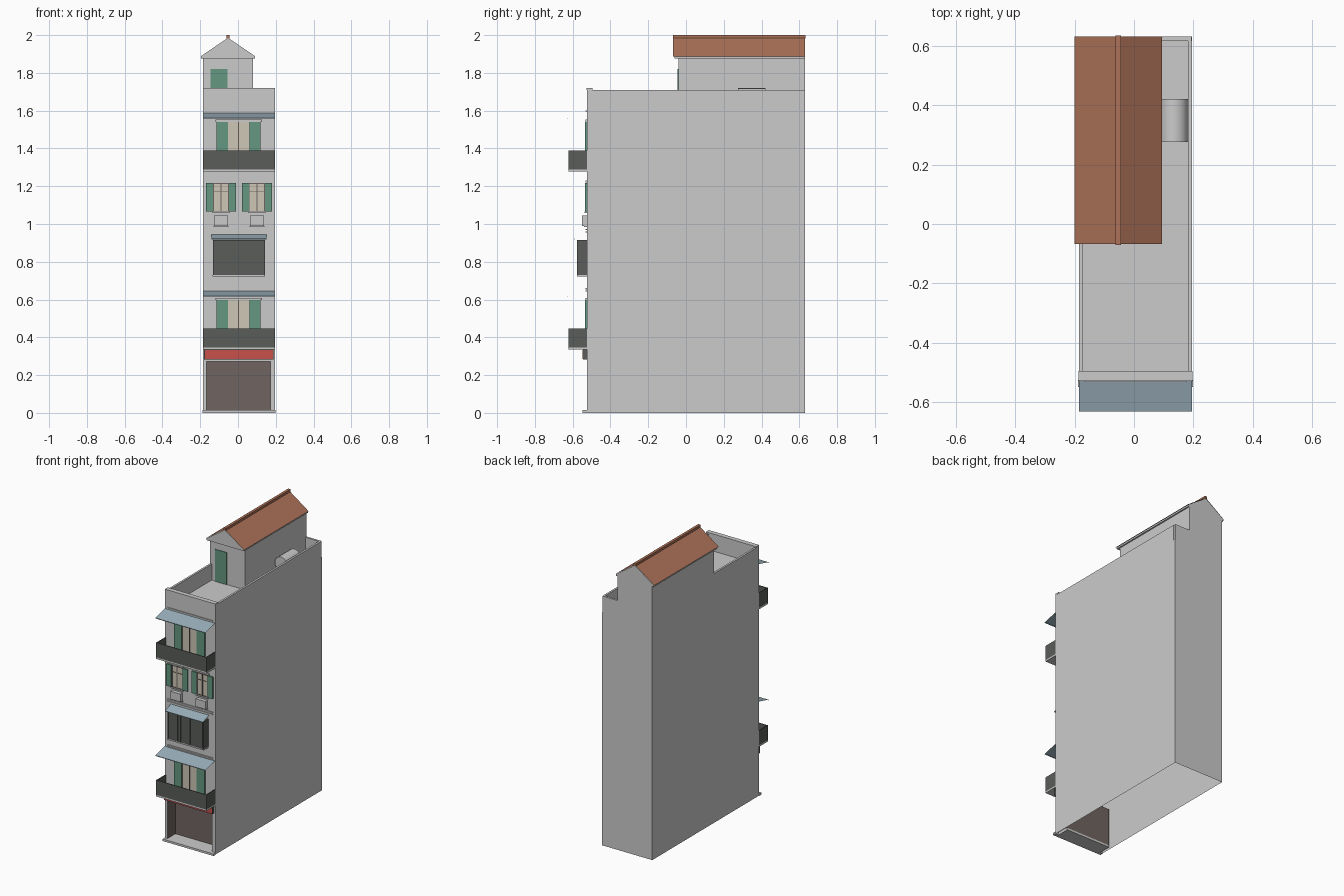
import bpy, math

if "Cube" in bpy.data.objects:
    bpy.data.objects.remove(bpy.data.objects["Cube"])

def mat(name, r, g, b):
    m = bpy.data.materials.new(name)
    m.diffuse_color = (r, g, b, 1)
    m.use_nodes = True
    m.node_tree.nodes["Principled BSDF"].inputs["Base Color"].default_value = m.diffuse_color
    return m

ROOF = mat("terracotta", 0.42, 0.17, 0.10)
GREEN = mat("green_paint", 0.13, 0.31, 0.22)
BLUE = mat("awning_blue", 0.32, 0.43, 0.49)
BLACK = mat("dark_metal", 0.10, 0.11, 0.10)
BROWN = mat("dark_interior", 0.16, 0.13, 0.12)
RED = mat("sign_red", 0.58, 0.08, 0.07)
CREAM = mat("cream_pane", 0.62, 0.57, 0.47)

def mesh(name, verts, faces, m=None):
    me = bpy.data.meshes.new(name)
    me.from_pydata(verts, [], faces)
    ob = bpy.data.objects.new(name, me)
    bpy.context.collection.objects.link(ob)
    if m:
        me.materials.append(m)
    return ob

# corners are numbered 0-3 around the bottom, 4-7 around the top
SIDES = {"bottom": (3, 2, 1, 0), "top": (4, 5, 6, 7), "front": (0, 1, 5, 4),
         "right": (1, 2, 6, 5), "back": (2, 3, 7, 6), "left": (3, 0, 4, 7)}

def box(name, x, y, z, m=None, skip=()):
    v = [(x[i], y[j], z[k]) for k in (0, 1) for i, j in ((0, 0), (1, 0), (1, 1), (0, 1))]
    return mesh(name, v, [f for s, f in SIDES.items() if s not in skip], m)

L, R, F, B = -0.185, 0.195, -0.525, 0.63
DECK, TOP, T = 1.60, 1.71, 0.014
SX, SZ, SY = (-0.167, 0.172), (0.014, 0.272), -0.44

# Main walls: open-bottomed shell with a shopfront opening
box("building_walls", (L, R), (F, B), (0, DECK), skip=("bottom", "front"))
for name, x, z in (("facade_left_pier", (L, SX[0]), (0, SZ[1])),
                   ("facade_right_pier", (SX[1], R), (0, SZ[1])),
                   ("facade_upper", (L, R), (SZ[1], DECK))):
    mesh(name, [(x[0], F, z[0]), (x[1], F, z[0]), (x[1], F, z[1]), (x[0], F, z[1])], [(0, 1, 2, 3)])

# Shopfront recess, floor and front step
box("shop_recess", SX, (F, SY), SZ, BROWN, skip=("front", "bottom"))
box("shop_floor", SX, (F, SY), (0.0, 0.014))
box("front_step", (L - 0.003, R + 0.003), (-0.548, F), (0, 0.014))

# Parapets around the roof terrace
box("left_parapet", (L, L + T), (F, -0.04), (DECK, TOP))
box("right_parapet", (R - T, R), (F, B - T), (DECK, TOP))
box("back_parapet", (0.08, R - 0.002), (B - T, B), (DECK, TOP))
box("front_parapet", (L, R), (F, -0.50), (DECK, TOP))
box("parapet_coping", (L - 0.001, R + 0.001), (F - 0.002, -0.495), (TOP, 1.72))

# Roof house with its door
box("roof_house", (L, 0.08), (-0.04, B), (DECK, 1.88))
box("roof_house_door", (-0.145, -0.055), (-0.044, -0.04), (DECK, 1.82), GREEN)
box("roof_eave_slab", (-0.196, 0.09), (-0.062, B), (1.876, 1.888))

# Gable roof: grey gable ends and two tiled slopes
C, RF = -0.053, -0.068
tri = [(-0.197, 1.888), (0.091, 1.888), (C, 1.986)]
mesh("roof_gables", [(x, y, z) for y in (RF + 0.002, B) for x, z in tri], [(0, 1, 2), (5, 4, 3)])
for side, s in (("left", -1), ("right", 1)):
    mesh("roof_slope_" + side,
         [(C, RF, 1.99), (C + s * 0.147, RF, 1.888), (C + s * 0.147, B, 1.888), (C, B, 1.99)],
         [(0, 1, 2, 3)], ROOF)
box("ridge_cap", (C - 0.009, C + 0.009), (RF - 0.002, B + 0.003), (1.983, 2.0), ROOF)

# Water tank lying on the terrace, on two cradles
bpy.ops.mesh.primitive_cylinder_add(vertices=16, radius=0.048, depth=0.145,
                                    location=(0.134, 0.348, 1.672), rotation=(math.pi / 2, 0, 0))
tank = bpy.context.object
tank.name = "water_tank"
bpy.ops.object.shade_smooth_by_angle()
for i, y in enumerate((0.30, 0.39)):
    box(f"tank_cradle_{i}", (0.10, 0.168), (y, y + 0.012), (DECK, 1.64))

# Thin horizontal mouldings on the facade
for i, z in enumerate((0.645, 0.657, 0.957, 0.971, 1.598)):
    box(f"facade_moulding_{i}", (-0.167, 0.177), (F - 0.006, F), (z - 0.003, z + 0.003))

def awning(name, x, out, z):
    mesh(name, [(x[0], out, z[0]), (x[1], out, z[0]), (x[1], F - 0.003, z[1]), (x[0], F - 0.003, z[1])],
         [(0, 1, 2, 3)], BLUE)
    box(name + "_hem", x, (out, out + 0.002), (z[0] - 0.004, z[0]), BLUE)

# Balcony storeys: slab, railing, glazed doors, shutters and awning
for floor, z in (("second", 0.335), ("top", 1.278)):
    box(floor + "_balcony_slab", (L, R), (-0.622, F), (z, z + 0.011))
    zr = (z + 0.011, z + 0.112)
    box(floor + "_railing_front", (L, R), (-0.622, -0.617), zr, BLACK)
    box(floor + "_railing_left", (L, L + 0.005), (-0.622, F), zr, BLACK)
    box(floor + "_railing_right", (R - 0.005, R), (-0.622, F), zr, BLACK)
    zd = (z + 0.011, z + 0.262)
    box(floor + "_door_panes", (-0.055, 0.06), (F - 0.004, F), zd, CREAM)
    for i, x in enumerate((-0.055, 0.003, 0.06)):
        box(f"{floor}_door_post_{i}", (x - 0.003, x + 0.003), (F - 0.007, F), zd, BROWN)
    for i, x in enumerate((-0.113, 0.06)):
        box(f"{floor}_door_shutter_{i}", (x, x + 0.06), (F - 0.009, F), zd, GREEN)
    box(floor + "_door_lintel", (-0.118, 0.126), (F - 0.008, F), (zd[1], zd[1] + 0.012))
    awning(floor + "_awning", (L, R), -0.63, (z + 0.284, z + 0.31))

# Caged window with its own awning
box("window_cage", (-0.132, 0.142), (-0.576, F), (0.73, 0.916), BLACK)
box("cage_slab", (-0.134, 0.144), (-0.578, F), (0.721, 0.73))
for i in range(12):
    x = -0.126 + i * 0.0238
    box(f"cage_bar_{i}", (x - 0.001, x + 0.001), (-0.578, -0.576), (0.73, 0.916), BLACK)
awning("cage_awning", (-0.14, 0.15), -0.592, (0.922, 0.945))

# Pair of shuttered windows with air conditioners beneath
for i, c in enumerate((-0.09, 0.1)):
    z = (1.066, 1.216)
    box(f"window_pane_{i}", (c - 0.042, c + 0.042), (F - 0.004, F), z, CREAM)
    for j, d in enumerate((-0.041, 0, 0.041)):
        box(f"window_{i}_upright_{j}", (c + d - 0.003, c + d + 0.003), (F - 0.007, F), z, BROWN)
    for j, zz in enumerate((1.067, 1.17, 1.213)):
        box(f"window_{i}_rail_{j}", (c - 0.042, c + 0.042), (F - 0.007, F), (zz, zz + 0.003), BROWN)
    for s in (-1, 1):
        xs = sorted((c + s * 0.042, c + s * 0.08))
        box(f"window_{i}_shutter_{'left' if s < 0 else 'right'}", xs, (F - 0.01, F), z, GREEN)
    box(f"window_lintel_{i}", (c - 0.05, c + 0.05), (F - 0.007, F), (1.22, 1.23))
    box(f"window_sill_{i}", (c - 0.046, c + 0.046), (F - 0.012, F), (1.058, 1.066))
    box(f"air_conditioner_{i}", (c - 0.037, c + 0.037), (-0.55, F), (0.99, 1.044))
    box(f"air_conditioner_bracket_{i}", (c - 0.04, c + 0.04), (-0.54, F), (0.984, 0.99))

# Blank shop sign board
box("sign_box", (-0.179, 0.187), (-0.545, F), (0.283, 0.335), BLACK)
box("sign_face", (-0.176, 0.184), (-0.547, -0.545), (0.286, 0.333), RED)
